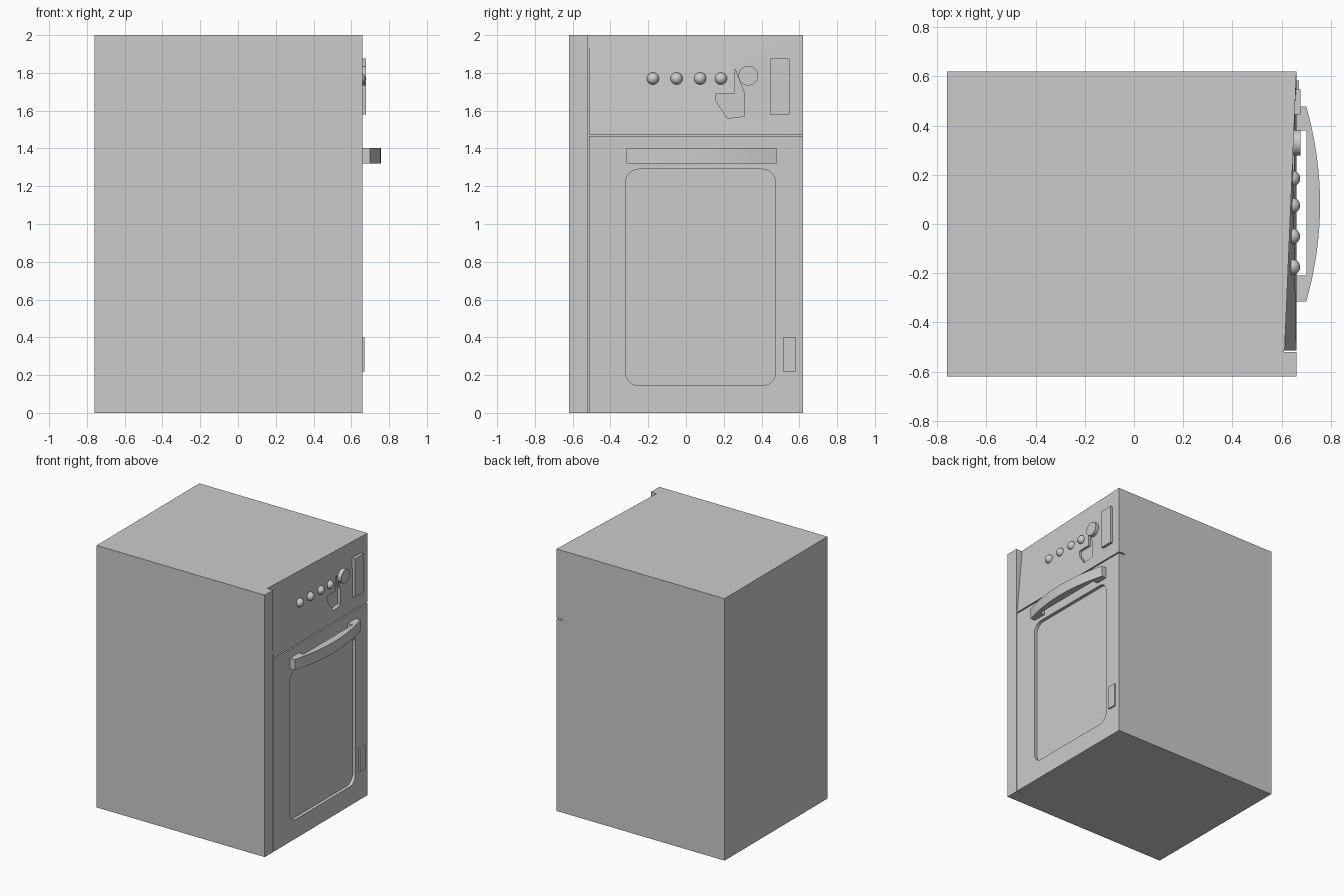
import bpy, bmesh, math
from mathutils import Vector

cube = bpy.data.objects.get("Cube")
if cube:
    bpy.data.objects.remove(cube, do_unlink=True)

grey = bpy.data.materials.new("light_grey_enamel")
grey.use_nodes = True
COLOUR = (0.6, 0.6, 0.6, 1)
grey.diffuse_color = COLOUR
grey.node_tree.nodes["Principled BSDF"].inputs["Base Color"].default_value = COLOUR

FACE = 0.66     # plane of the appliance front
CORE = 0.61     # plane behind the door and control panel


def finish(name, bm):
    bmesh.ops.recalc_face_normals(bm, faces=bm.faces[:])
    mesh = bpy.data.meshes.new(name)
    bm.to_mesh(mesh)
    bm.free()
    obj = bpy.data.objects.new(name, mesh)
    bpy.context.collection.objects.link(obj)
    mesh.materials.append(grey)
    return obj


def prism(name, points, offset):
    """Extrude a closed outline of 3D points along an offset."""
    bm = bmesh.new()
    face = bm.faces.new([bm.verts.new(p) for p in points])
    new = bmesh.ops.extrude_face_region(bm, geom=[face])["geom"]
    bmesh.ops.translate(bm, vec=Vector(offset),
                        verts=[g for g in new if isinstance(g, bmesh.types.BMVert)])
    return finish(name, bm)


def box(name, x, y, z):
    outline = [(x[0], y[0], z[0]), (x[0], y[1], z[0]), (x[0], y[1], z[1]), (x[0], y[0], z[1])]
    return prism(name, outline, (x[1] - x[0], 0, 0))


def cut(target, cutter):
    mod = target.modifiers.new("recess", "BOOLEAN")
    mod.operation = "DIFFERENCE"
    mod.solver = "EXACT"
    mod.object = cutter
    bpy.context.view_layer.objects.active = target
    bpy.ops.object.modifier_apply(modifier=mod.name)
    bpy.data.objects.remove(cutter, do_unlink=True)


def smooth(obj):
    bpy.ops.object.select_all(action="DESELECT")
    obj.select_set(True)
    bpy.context.view_layer.objects.active = obj
    bpy.ops.object.shade_smooth_by_angle()


# Cabinet and the full-height side post
box("cabinet", (-0.76, CORE), (-0.62, 0.62), (0, 2))
box("side_post", (CORE, FACE), (-0.62, -0.52), (0, 2))

# Door with a rounded recessed window
door = box("door", (CORE, FACE), (-0.513, 0.62), (0, 1.465))
corner = 0.07
low, high = (-0.32, 0.145), (0.475, 1.29)
window = []
for i, (sy, sz) in enumerate([(1, 1), (0, 1), (0, 0), (1, 0)]):
    cy = high[0] - corner if sy else low[0] + corner
    cz = high[1] - corner if sz else low[1] + corner
    for k in range(7):
        a = math.radians(90 * i + 15 * k)
        window.append((FACE - 0.025, cy + corner * math.cos(a), cz + corner * math.sin(a)))
cut(door, prism("window_cutter", window, (0.1, 0, 0)))

# Control panel, leaning back towards the post at its top corner
bm = bmesh.new()
bmesh.ops.create_cube(bm, size=1)
for v in bm.verts:
    front, left, top = v.co.x > 0, v.co.y > 0, v.co.z > 0
    x = CORE
    if front:
        x = CORE + 0.002 if top and not left else FACE
    v.co = (x, 0.62 if left else -0.513, 2 if top else 1.475)
panel = finish("control_panel", bm)
notch = [(0.26, 1.82), (0.31, 1.69), (0.31, 1.57), (0.22, 1.56), (0.16, 1.65), (0.16, 1.69), (0.26, 1.69)]
cut(panel, prism("notch_cutter", [(0.625, y, z) for y, z in notch], (0.1, 0, 0)))

# Round push buttons
for i, y in enumerate((-0.175, -0.05, 0.075, 0.185)):
    bm = bmesh.new()
    bmesh.ops.create_uvsphere(bm, u_segments=24, v_segments=12, radius=0.032)
    bmesh.ops.translate(bm, vec=(0.643, y, 1.77), verts=bm.verts[:])
    smooth(finish(f"button_{i + 1}", bm))

# Dial, display plate and door badge plate
dial = [(0.63, 0.33 + 0.052 * math.cos(math.tau * k / 32), 1.785 + 0.052 * math.sin(math.tau * k / 32))
        for k in range(32)]
smooth(prism("dial", dial, (0.047, 0, 0)))
box("display_plate", (0.64, 0.677), (0.445, 0.547), (1.58, 1.875))
box("door_plate", (0.65, 0.671), (0.513, 0.583), (0.22, 0.40))

# Bowed handle on two feet
start, end, count = -0.315, 0.478, 24
handle = [(FACE - 0.01, end, 1.32), (FACE - 0.01, 0.38, 1.32), (0.70, 0.38, 1.32),
          (0.70, -0.21, 1.32), (FACE - 0.01, -0.21, 1.32), (FACE - 0.01, start, 1.32)]
for k in range(count + 1):
    t = k / count
    handle.append((0.70 + 0.056 * (1 - (2 * t - 1) ** 2), start + (end - start) * t, 1.32))
smooth(prism("door_handle", handle, (0, 0, 0.083)))
